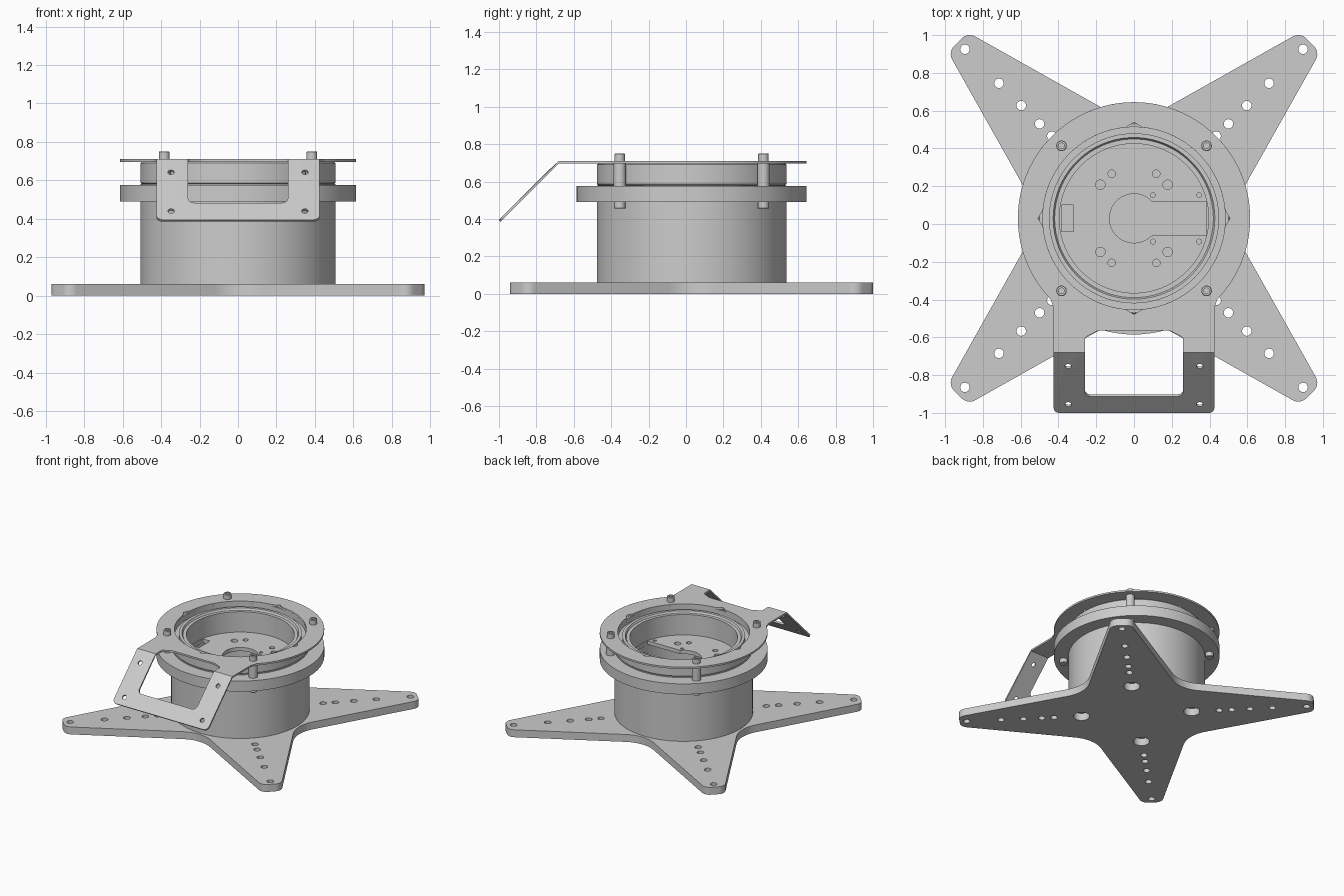
import bpy, bmesh
from math import sin, cos, tan, pi, radians, asin
from mathutils import Vector

cube = bpy.data.objects.get("Cube")
if cube:
    bpy.data.objects.remove(cube)

AXIS_Y = 0.03  # the drum axis sits slightly behind the middle

grey = bpy.data.materials.new("satin grey")
grey.use_nodes = True
grey.diffuse_color = (0.604, 0.604, 0.604, 1)
grey.node_tree.nodes["Principled BSDF"].inputs["Base Color"].default_value = grey.diffuse_color


def finish(name, bm, x=0, y=0):
    """Turn a bmesh into a shaded, coloured object placed relative to the axis."""
    bmesh.ops.remove_doubles(bm, verts=bm.verts, dist=1e-5)
    bmesh.ops.recalc_face_normals(bm, faces=bm.faces)
    mesh = bpy.data.meshes.new(name)
    bm.to_mesh(mesh)
    bm.free()
    mesh.materials.append(grey)
    obj = bpy.data.objects.new(name, mesh)
    obj.location = (x, y + AXIS_Y, 0)
    bpy.context.collection.objects.link(obj)
    bpy.ops.object.select_all(action='DESELECT')
    obj.select_set(True)
    bpy.context.view_layer.objects.active = obj
    bpy.ops.object.shade_smooth_by_angle(angle=radians(30))
    return obj


def lathe(name, profile, x=0, y=0, steps=96, closed=True):
    """Revolve an (r, z) profile round a vertical axis."""
    bm = bmesh.new()
    verts = [bm.verts.new((r, 0, z)) for r, z in profile]
    edges = [bm.edges.new(p) for p in zip(verts, verts[1:])]
    if closed:
        edges.append(bm.edges.new((verts[-1], verts[0])))
    bmesh.ops.spin(bm, geom=verts + edges, cent=(0, 0, 0), axis=(0, 0, 1),
                   angle=2 * pi, steps=steps, use_merge=True)
    return finish(name, bm, x, y)


def tube(name, inner, outer, z0, z1):
    return lathe(name, [(inner, z0), (outer, z0), (outer, z1), (inner, z1)])


def circle(x, y, r, n=24):
    return [(x + r * cos(2 * pi * i / n), y + r * sin(2 * pi * i / n)) for i in range(n)]


def arc(r, a0, a1, n):
    return [(r * cos(a0 + (a1 - a0) * i / n), r * sin(a0 + (a1 - a0) * i / n)) for i in range(n + 1)]


def rounded(corners, n=8):
    """Fillet each (x, y, radius) corner of a polygon; radius 0 stays sharp."""
    out = []
    for i, (x, y, r) in enumerate(corners):
        if r == 0:
            out.append((x, y))
            continue
        p = Vector((x, y))
        a = (Vector(corners[i - 1][:2]) - p).normalized()
        b = (Vector(corners[(i + 1) % len(corners)][:2]) - p).normalized()
        half = a.angle(b) / 2
        centre = p + (a + b).normalized() * r / sin(half)
        start = p + a * r / tan(half) - centre
        end = p + b * r / tan(half) - centre
        for k in range(n + 1):
            out.append(tuple(centre + start.lerp(end, k / n).normalized() * r))
    return out


def sheet(loops, z0, z1):
    """Filled, extruded outline; every loop after the first is a hole."""
    curve = bpy.data.curves.new("outline", 'CURVE')
    curve.dimensions = '2D'
    curve.fill_mode = 'BOTH'
    curve.extrude = (z1 - z0) / 2
    for loop in loops:
        s = curve.splines.new('POLY')
        s.points.add(len(loop) - 1)
        for point, (x, y) in zip(s.points, loop):
            point.co = (x, y, 0, 1)
        s.use_cyclic_u = True
    temp = bpy.data.objects.new("outline", curve)
    bpy.context.collection.objects.link(temp)
    mesh = bpy.data.meshes.new_from_object(
        temp.evaluated_get(bpy.context.evaluated_depsgraph_get()))
    bm = bmesh.new()
    bm.from_mesh(mesh)
    bpy.data.objects.remove(temp)
    bpy.data.curves.remove(curve)
    bpy.data.meshes.remove(mesh)
    bmesh.ops.remove_doubles(bm, verts=bm.verts, dist=1e-5)
    bmesh.ops.translate(bm, verts=bm.verts, vec=(0, 0, (z0 + z1) / 2))
    return bm


QUADRANTS = [(1, 1), (-1, 1), (-1, -1), (1, -1)]

# Four-armed base with rows of mounting holes
star = []
for k in range(4):
    c, s = round(cos(k * pi / 2)), round(sin(k * pi / 2))
    for x, y, r in [(0.49, 0, 0.25), (0.985, 0.88, 0.06), (0.88, 0.985, 0.06)]:
        # corners run counter-clockwise, starting in the valley between two arms
        star.append((x * c - y * s, x * s + y * c, r))
base_loops = [rounded(star)]
for sx, sy in QUADRANTS:
    for d in (0.895, 0.715, 0.597, 0.5, 0.435):
        base_loops.append(circle(sx * d, sy * d, 0.025))
    base_loops.append(circle(sx * 0.29, sy * 0.29, 0.06))
finish("star_base", sheet(base_loops, 0, 0.06))

# Drum, flange and the stepped ring above it
tube("drum_wall", 0.395, 0.507, 0.06, 0.58)
tube("flange", 0.5, 0.615, 0.49, 0.575)
lathe("upper_ring", [(0.395, 0.58), (0.5, 0.58), (0.507, 0.587), (0.507, 0.69), (0.5, 0.696),
                     (0.483, 0.696), (0.483, 0.655), (0.45, 0.655), (0.45, 0.68),
                     (0.428, 0.68), (0.42, 0.665), (0.395, 0.665)])

# Drum floor with keyhole, side pocket and screw holes
a = asin(0.09 / 0.13)
keyhole = arc(0.13, a, 2 * pi - a, 32) + [(0.385, -0.09), (0.385, 0.09)]
pocket = [(-0.385, -0.07), (-0.32, -0.07), (-0.32, 0.07), (-0.385, 0.07)]
floor_loops = [circle(0, 0, 0.4, 96), keyhole, pocket]
for side in (1, -1):
    for x, y, r in [(-0.178, 0.178, 0.025), (0.178, 0.178, 0.025), (-0.118, 0.236, 0.02),
                    (0.118, 0.236, 0.02), (0.1, 0.123, 0.013), (0.345, 0.123, 0.013)]:
        floor_loops.append(circle(x, side * y, r, 16))
finish("drum_floor", sheet(floor_loops, 0.47, 0.5))

# Top plate, cut flat, with four small notches in its opening
half_w, bend, end, low = 0.425, -0.71, -1.15, 0.696
tab = rounded([(-half_w, -0.48, 0), (-half_w, end, 0.035), (half_w, end, 0.035), (half_w, -0.48, 0)])
gap = asin(0.44 / 0.615)
outline = arc(0.615, -pi / 2 + gap, 1.5 * pi - gap, 90) + tab
opening = []
for i in range(144):
    t = 2 * pi * i / 144
    off = abs((t + pi / 4) % (pi / 2) - pi / 4)
    r = 0.483 + 0.025 * max(0, 1 - off / 0.09)
    opening.append((r * cos(t), r * sin(t)))
window = rounded([(-0.26, -1.025, 0.035), (0.26, -1.025, 0.035), (0.26, -0.63, 0.02),
                  (0.19, -0.595, 0.04), (-0.19, -0.595, 0.04), (-0.26, -0.63, 0.02)])
holes = [circle(sx * 0.348, y, 0.017, 16) for sx in (1, -1) for y in (-0.8, -1.085)]
bm = sheet([outline, opening, window] + holes, low, 0.71)
# Fold the front flap down 45 degrees
bmesh.ops.bisect_plane(bm, geom=bm.verts[:] + bm.edges[:] + bm.faces[:],
                       plane_co=(0, bend, 0), plane_no=(0, 1, 0))
k = cos(pi / 4)
for v in bm.verts:
    d, h = bend - v.co.y, v.co.z - low
    if d > 1e-4:
        v.co.y = bend - (d + h) * k
        v.co.z = low + (h - d) * k
finish("top_plate_with_flap", bm)

# Bolts: spacer, socket head above the plate, nut end below the flange
for n, (sx, sy) in enumerate(QUADRANTS):
    x, y = sx * 0.384, sy * 0.384
    lathe(f"spacer_{n + 1}", [(0, 0.57), (0.033, 0.57), (0.033, 0.7), (0, 0.7)], x, y, 24, False)
    lathe(f"bolt_head_{n + 1}", [(0, 0.7), (0.028, 0.7), (0.028, 0.747), (0.025, 0.75),
                                 (0.015, 0.75), (0.015, 0.725), (0, 0.725)], x, y, 24, False)
    lathe(f"bolt_end_{n + 1}", [(0, 0.455), (0.027, 0.455), (0.03, 0.458), (0.03, 0.5), (0, 0.5)],
          x, y, 24, False)
